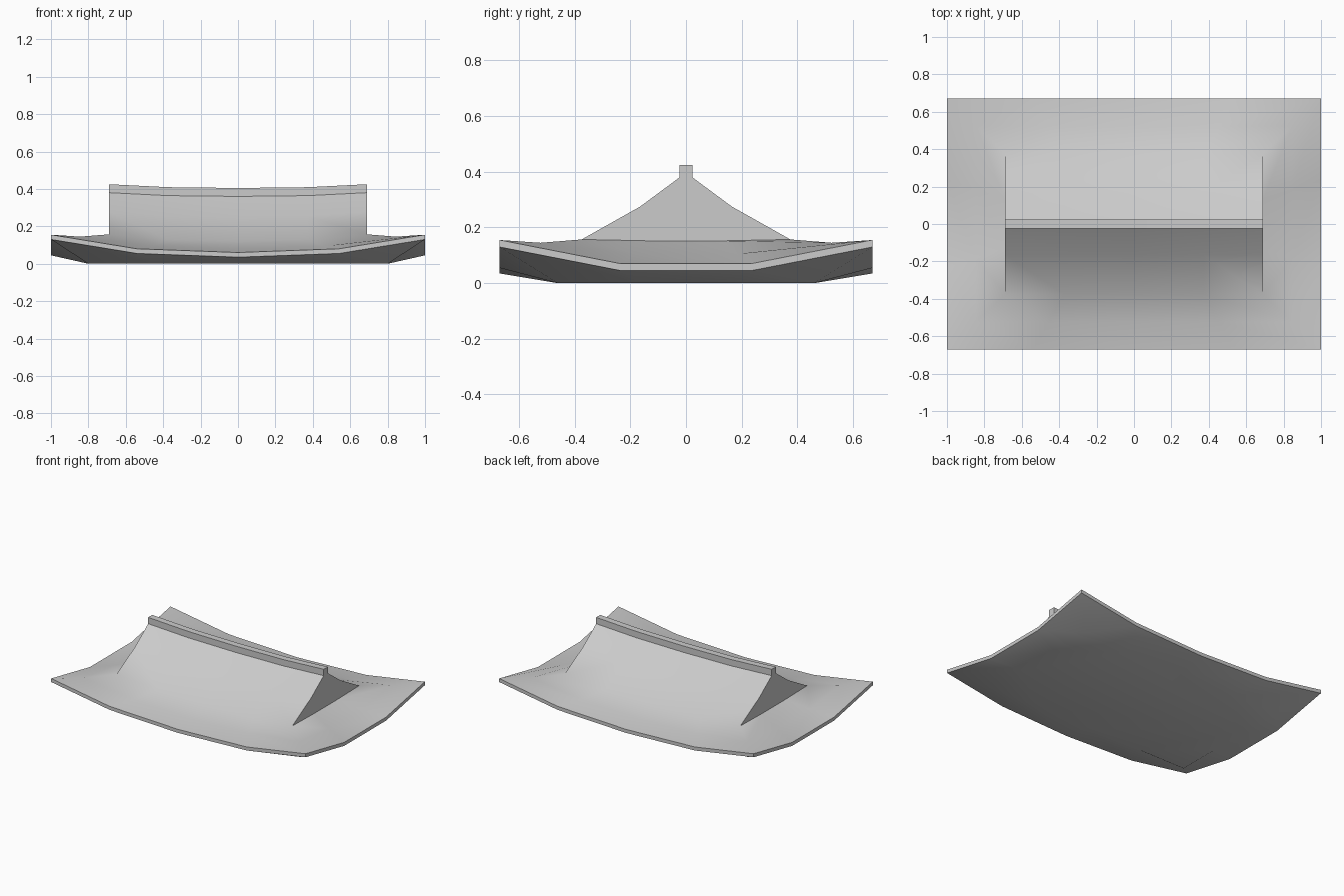
import bpy, bmesh, math

if "Cube" in bpy.data.objects:
    bpy.data.objects.remove(bpy.data.objects["Cube"])

# Main slope rows from ridge to eave: end x, y, end z, sag at the middle
ROWS = [(0.69, 0.023, 0.38, 0.02), (0.69, 0.165, 0.275, 0.026),
        (0.69, 0.375, 0.157, 0.036), (0.845, 0.523, 0.145, 0.065),
        (1.0, 0.67, 0.155, 0.095)]
LONG = [(-1, 0), (-0.54, 0.79), (0, 1), (0.54, 0.79), (1, 0)]   # position, sag share
SHORT = [(-1, 0), (-0.35, 1), (0.35, 1), (1, 0)]
FASCIA = 0.025


def long_row(row, s):
    x, y, z, sag = row
    return [(x * u, s * y, z - sag * k) for u, k in LONG]


def short_row(x, y, z, sag, s):
    return [(s * x, y * u, z - sag * k) for u, k in SHORT]


def lowered(row, d):
    return [(x, y, z - d) for x, y, z in row]


def loft(bm, rows):
    grid = [[bm.verts.new(p) for p in r] for r in rows]
    for a, b in zip(grid, grid[1:]):
        for i in range(len(a) - 1):
            bm.faces.new((a[i], a[i + 1], b[i + 1], b[i]))


def finish(bm, name):
    bmesh.ops.remove_doubles(bm, verts=bm.verts, dist=1e-4)
    bmesh.ops.recalc_face_normals(bm, faces=bm.faces)
    me = bpy.data.meshes.new(name)
    bm.to_mesh(me)
    bm.free()
    ob = bpy.data.objects.new(name, me)
    bpy.context.collection.objects.link(ob)
    bpy.context.view_layer.objects.active = ob
    for o in bpy.context.selected_objects:
        o.select_set(False)
    ob.select_set(True)
    bpy.ops.object.shade_smooth_by_angle(angle=math.radians(30))


# Roof shell: slopes, fascia, soffit and gables
bm = bmesh.new()
for s in (-1, 1):
    # long slopes, continuing over the fascia to the flat underside
    rows = [long_row(r, s) for r in ROWS]
    loft(bm, rows)
    edge = lowered(rows[-1], FASCIA)
    loft(bm, [rows[-1], edge])
    loft(bm, [edge, [(0.8 * u, s * 0.46, 0) for u, k in LONG]])

    # short hip slopes below the gables
    rows = [short_row(0.69, 0.375, 0.157, 0.005, s),
            short_row(0.845, 0.523, 0.145, 0.04, s),
            short_row(1.0, 0.67, 0.155, 0.085, s)]
    loft(bm, rows)
    edge = lowered(rows[-1], FASCIA)
    loft(bm, [rows[-1], edge])
    loft(bm, [edge, [(s * 0.8, 0.46 * u, 0) for u, k in SHORT]])

    # gable wall
    side = [(s * 0.69, y, z) for _, y, z, _ in ROWS[:3]]
    outline = rows[0] + side[1::-1] + [(x, -y, z) for x, y, z in side[:2]]
    bm.faces.new([bm.verts.new(p) for p in outline])

# strip under the ridge and flat bottom
loft(bm, [long_row(ROWS[0], -1), long_row(ROWS[0], 1)])
bottom = ([(0.8 * u, -0.46, 0) for u, k in LONG]
          + [(0.8, 0.46 * u, 0) for u, k in SHORT[1:-1]]
          + [(-0.8 * u, 0.46, 0) for u, k in LONG]
          + [(-0.8, -0.46 * u, 0) for u, k in SHORT[1:-1]])
bm.faces.new([bm.verts.new(p) for p in bottom])
finish(bm, "roof_shell")

# Ridge cap: sagging square bar, slightly sunk into the roof
bm = bmesh.new()
low = [lowered(long_row(ROWS[0], s), 0.005) for s in (-1, 1)]
top = [lowered(r, -0.05) for r in low]
loft(bm, [low[0], top[0], top[1], low[1], low[0]])
for i in (0, -1):
    bm.faces.new([bm.verts.new(r[i]) for r in (low[0], top[0], top[1], low[1])])
finish(bm, "ridge_cap")
